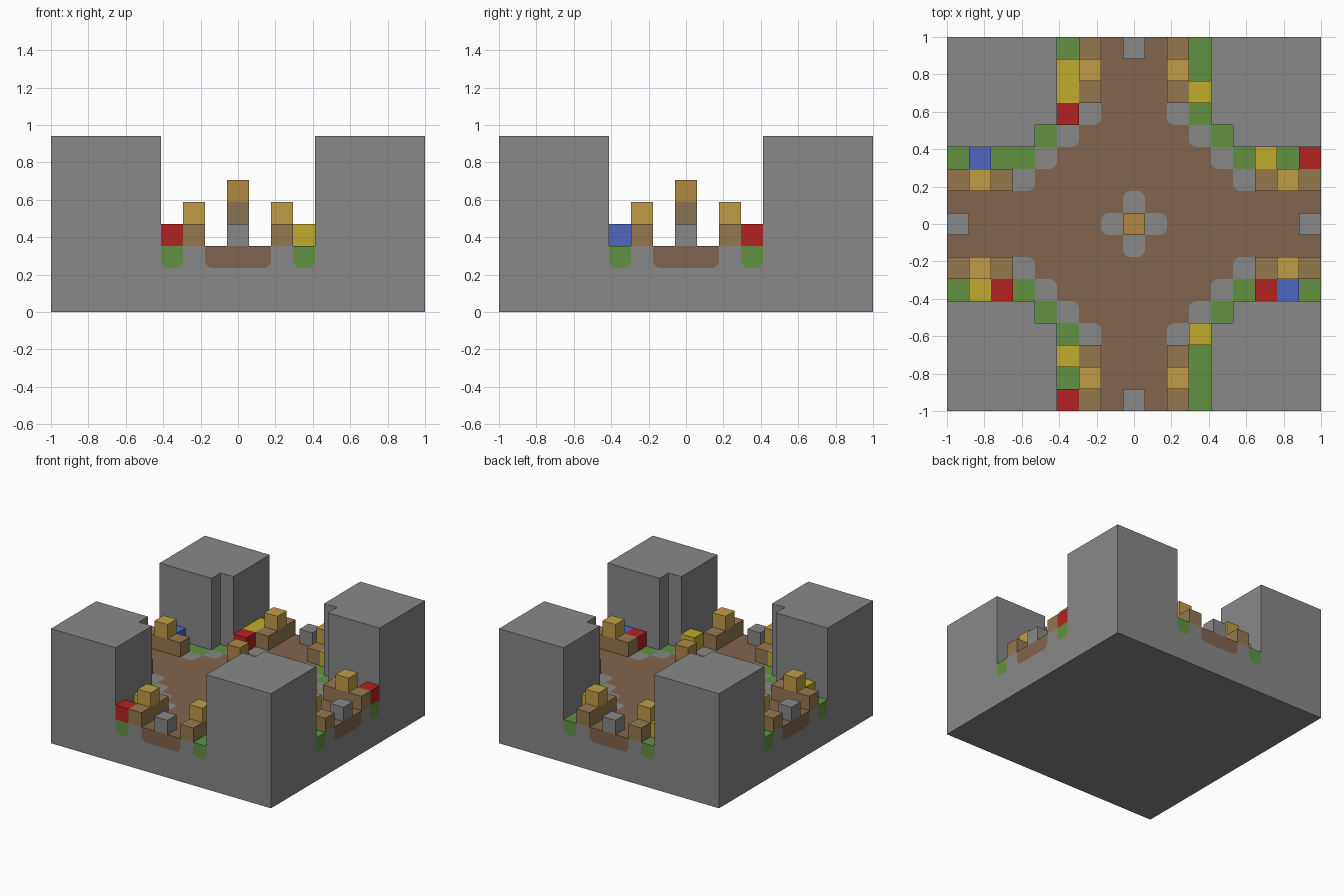
import bpy, bmesh
from math import cos, sin, pi, radians
from mathutils import Matrix, Vector

if "Cube" in bpy.data.objects:
    bpy.data.objects.remove(bpy.data.objects["Cube"])

U = 2 / 17      # one block
HALF = 8.5      # half width of the plot in blocks
FLOOR, TOP = 3, 8


def material(name, *rgb):
    lin = [(c / 255 / 12.92) if c < 11 else ((c / 255 + 0.055) / 1.055) ** 2.4 for c in rgb]
    m = bpy.data.materials.new(name)
    m.use_nodes = True
    m.diffuse_color = (*lin, 1)
    m.node_tree.nodes["Principled BSDF"].inputs["Base Color"].default_value = (*lin, 1)
    return m


STONE = material("stone grey", 136, 136, 136)
DIRT = material("dirt brown", 129, 101, 79)
GRASS = material("grass green", 98, 146, 66)
RED = material("flower red", 180, 34, 34)
YELLOW = material("flower yellow", 192, 172, 45)
BLUE = material("flower blue", 78, 102, 196)
WOOD = material("dark wood", 148, 121, 79)
STRAW = material("straw", 192, 158, 70)
LAMP = material("lamp amber", 176, 136, 66)
POST = material("post brown", 137, 116, 87)


def finish(name, bm, mats):
    bmesh.ops.scale(bm, vec=(U, U, U), verts=bm.verts)
    me = bpy.data.meshes.new(name)
    bm.to_mesh(me)
    bm.free()
    for m in mats:
        me.materials.append(m)
    ob = bpy.data.objects.new(name, me)
    bpy.context.collection.objects.link(ob)
    return ob


def blocks(name, mat, cells):
    """One object made of unit blocks at (column, row, level)."""
    bm = bmesh.new()
    for i, j, k in cells:
        bmesh.ops.create_cube(bm, size=1, matrix=Matrix.Translation((i, j, k + 0.5)))
    return finish(name, bm, [mat])


# Ground: a tiled skin whose isolated tile corners are rounded
GROUND = [STONE, DIRT, GRASS]
S, D, G = range(3)


def floor_tile(i, j):
    a, b = sorted((abs(i), abs(j)))
    if b > 8 or (a >= 4 and b >= 5):
        return None
    if (a == 3 and b >= 5) or a == b == 4:
        return G
    if (a, b) in ((0, 1), (3, 4)) or (a == 2 and b >= 5):
        return S
    return D


def side_tile(i, k):
    if abs(i) > 8 or not 0 <= k < FLOOR:
        return None
    if k == FLOOR - 1:
        if abs(i) <= 1:
            return D
        if abs(i) == 3:
            return G
    return S


def panel(bm, tile, rows, rounded, place):
    r, steps = 0.35, 5

    def face(points, mat):
        bm.faces.new([bm.verts.new(place(*p)) for p in points]).material_index = mat

    for i in range(-8, 9):
        for j in rows:
            t = tile(i, j)
            if t is None:
                continue
            outline = []
            for n, (sx, sy) in enumerate(((-1, -1), (1, -1), (1, 1), (-1, 1))):
                corner = (i + sx / 2, j + sy / 2)
                around = {tile(i + sx, j), tile(i, j + sy), tile(i + sx, j + sy)}
                other = around.pop()
                if around or other is None or (t, other) not in rounded:
                    outline.append(corner)
                    continue
                cx, cy = i + sx * (0.5 - r), j + sy * (0.5 - r)
                angles = [pi + pi / 2 * (n + s / steps) for s in range(steps + 1)]
                arc = [(cx + r * cos(a), cy + r * sin(a)) for a in angles]
                outline += arc
                face([corner] + arc[::-1], other)
            face(outline, t)


bm = bmesh.new()
panel(bm, floor_tile, range(-8, 9), {(S, D)}, lambda a, b: Vector((a, b, FLOOR)))
for quarter in range(4):
    turn = Matrix.Rotation(radians(90 * quarter), 3, 'Z')
    panel(bm, side_tile, range(FLOOR), {(D, S), (G, S)},
          lambda a, b: turn @ Vector((a, -HALF, b + 0.5)))
bm.faces.new([bm.verts.new((x * HALF, y * HALF, 0))
              for x, y in ((-1, -1), (-1, 1), (1, 1), (1, -1))])
for v in bm.verts:      # side tiles are already centred on their rows
    v.co.z = max(0, min(FLOOR, v.co.z))
bmesh.ops.remove_doubles(bm, verts=bm.verts, dist=0.0005)
finish("ground", bm, GROUND)

# Corner towers with a notch facing the crossing
NOTCH = [(4.5, 3.5), (HALF, 3.5), (HALF, HALF), (3.5, HALF), (3.5, 4.5), (4.5, 4.5)]
for label, sx, sy in (("front_left", 1, -1), ("front_right", -1, -1),
                      ("back_left", 1, 1), ("back_right", -1, 1)):
    bm = bmesh.new()
    base = bm.faces.new([bm.verts.new((x * sx, y * sy, FLOOR)) for x, y in NOTCH])
    grown = bmesh.ops.extrude_face_region(bm, geom=[base], use_keep_orig=True)["geom"]
    bmesh.ops.translate(bm, vec=(0, 0, TOP - FLOOR),
                        verts=[g for g in grown if isinstance(g, bmesh.types.BMVert)])
    bmesh.ops.recalc_face_normals(bm, faces=bm.faces)
    finish(label + "_tower", bm, [STONE])


# Stalls lining the four paths
def both_ways(a, b):
    return [p for sa in (-a, a) for sb in (-b, b) for p in ((sa, sb), (sb, sa))]


blocks("stall_counters", WOOD, [(*p, 3) for b in (6, 7, 8) for p in both_ways(2, b)])
blocks("stall_tops", STRAW, [(*p, 4) for p in both_ways(2, 7)])

# Gate stones at the path ends
blocks("gate_stones", STONE, [(0, 8, 3), (0, -8, 3), (8, 0, 3), (-8, 0, 3)])

# Lamp post at the crossing
blocks("lamp_post", POST, [(0, 0, 3), (0, 0, 4)])
blocks("lamp", LAMP, [(0, 0, 5)])

# Flower beds
blocks("red_flowers", RED, [(*p, 3) for p in ((-3, 5), (8, 3), (-6, -3), (6, -3), (-3, -8))])
blocks("yellow_flowers", YELLOW, [(*p, 3) for p in (
    (-3, 7), (-3, 6), (3, 6), (6, 3), (-7, -3), (-3, -6), (3, -5))])
blocks("blue_flowers", BLUE, [(*p, 3) for p in ((-7, 3), (7, -3))])
